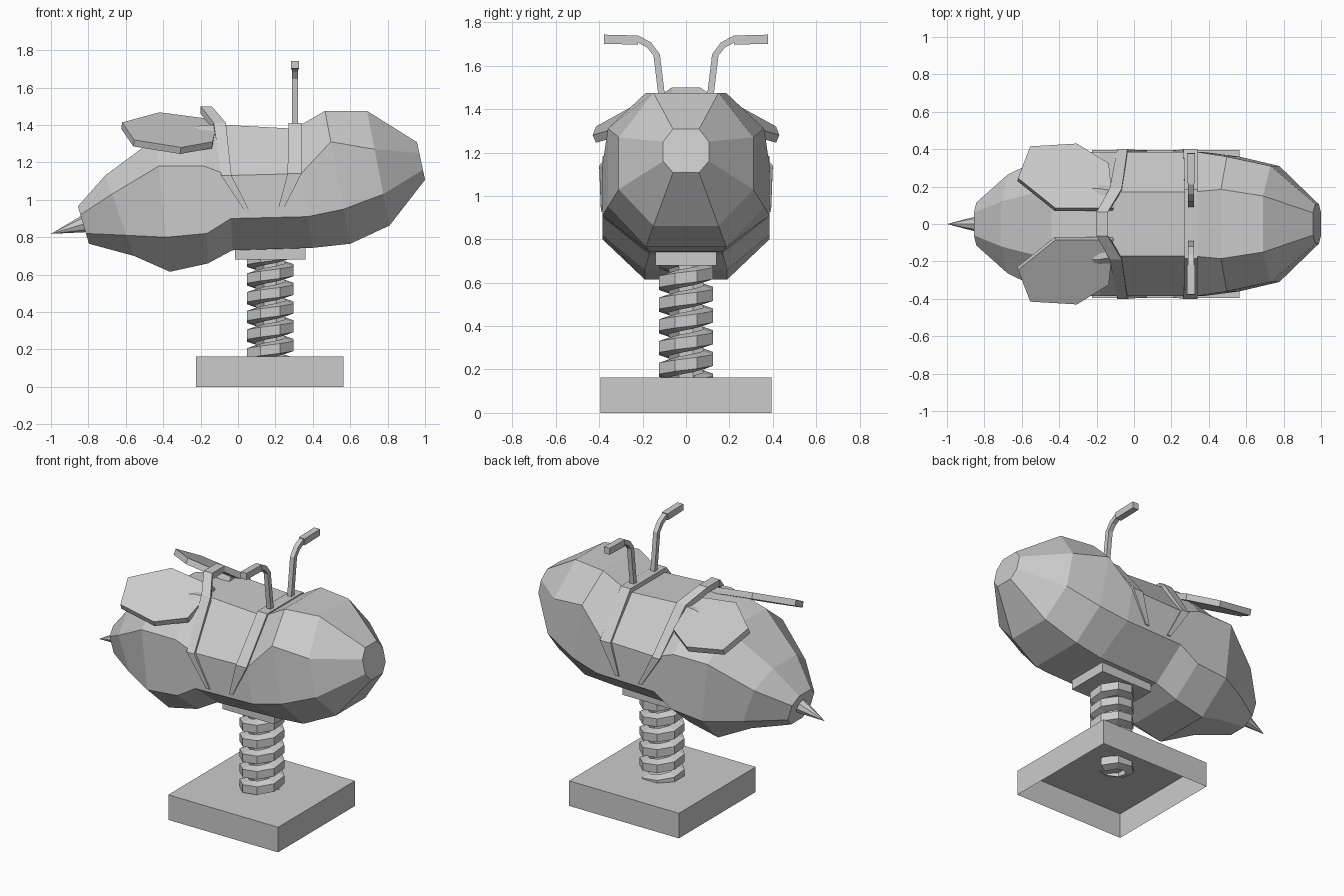
import bpy, bmesh, math
from mathutils import Vector

cube = bpy.data.objects.get("Cube")
if cube:
    bpy.data.objects.remove(cube)

grey = bpy.data.materials.new("plain_grey")
grey.use_nodes = True
colour = (0.6, 0.6, 0.6, 1)
grey.diffuse_color = colour
grey.node_tree.nodes["Principled BSDF"].inputs["Base Color"].default_value = colour


def finish(name, bm, recalc=True):
    if recalc:
        bmesh.ops.recalc_face_normals(bm, faces=bm.faces)
    mesh = bpy.data.meshes.new(name)
    bm.to_mesh(mesh)
    bm.free()
    mesh.materials.append(grey)
    ob = bpy.data.objects.new(name, mesh)
    bpy.context.collection.objects.link(ob)
    return ob


def loft(name, rings):
    """Skin a row of closed rings and cap both ends."""
    bm = bmesh.new()
    rows = [[bm.verts.new(p) for p in ring] for ring in rings]
    for a, b in zip(rows, rows[1:]):
        for i in range(len(a)):
            j = (i + 1) % len(a)
            bm.faces.new((a[i], a[j], b[j], b[i]))
    bm.faces.new(rows[0])
    bm.faces.new(rows[-1])
    return finish(name, bm)


def box(name, lo, hi, open_bottom=False):
    bm = bmesh.new()
    bmesh.ops.create_cube(bm, size=1)
    for v in bm.verts:
        v.co = [(l + h) / 2 + c * (h - l) for l, h, c in zip(lo, hi, v.co)]
    if open_bottom:
        under = [f for f in bm.faces if f.normal.z < -0.5]
        bmesh.ops.delete(bm, geom=under, context='FACES_ONLY')
    return finish(name, bm, not open_bottom)


def square_rings(path, half):
    """Square sections along a path in the y-z plane."""
    pts = [Vector(p) for p in path]
    side = Vector((1, 0, 0))
    rings = []
    for i, p in enumerate(pts):
        t = (pts[min(i + 1, len(pts) - 1)] - pts[max(i - 1, 0)]).normalized()
        n = t.cross(side)
        rings.append([p + side * half * a + n * half * b
                      for a, b in ((1, 1), (-1, 1), (-1, -1), (1, -1))])
    return rings


# Body: leaning octagon sections
# top x, bottom x, top, upper side, lower side, bottom, half width, flat half width
sections = [
    (-.856, -.797, .965, .92, .82, .765, .115, .06),
    (-.71, -.556, 1.13, 1.03, .81, .70, .265, .12),
    (-.44, -.364, 1.33, 1.18, .80, .615, .385, .19),
    (-.19, -.16, 1.40, 1.18, .82, .66, .385, .19),
    (-.06, -.03, 1.40, 1.13, .90, .73, .385, .17),
    (.30, .40, 1.38, 1.14, .91, .743, .385, .17),
    (.465, .60, 1.475, 1.31, .95, .765, .36, .185),
    (.69, .81, 1.475, 1.27, 1.03, .862, .31, .15),
    (.957, 1.0, 1.308, 1.25, 1.16, 1.107, .105, .06),
]


def octagon(xt, xb, top, up, low, bot, w, flat):
    half = [(flat, top), (w, up), (w, low), (flat, bot)]
    full = half + [(-y, z) for y, z in reversed(half)]
    return [(xb + (xt - xb) * (z - bot) / (top - bot), y, z) for y, z in full]


loft("body", [octagon(*s) for s in sections])

# Tail spike
bm = bmesh.new()
bmesh.ops.create_cone(bm, cap_ends=True, segments=8, radius1=.05, radius2=0, depth=.2)
axis = Vector((-1, 0, -.3)).normalized()
turn = axis.to_track_quat('Z', 'Y')
for v in bm.verts:
    v.co = Vector((-1, 0, .818)) + turn @ (v.co - Vector((0, 0, .1)))
finish("tail_spike", bm)


# Raised bands around the seat
def band(name, sections):
    full = [(a, b, -y, z) for a, b, y, z in reversed(sections)] + sections
    rings = []
    for a, b, y, z in full:
        iy, iz = y * .93, z - (.04 if z > 1.3 else 0)
        rings.append([(a, y, z), (b, y, z), (b, iy, iz), (a, iy, iz)])
    loft(name, rings)


band("rear_seat_band", [(-.20, -.14, .065, 1.50), (-.13, -.065, .19, 1.412),
                        (-.09, -.035, .40, 1.13), (.045, .07, .392, .925)])
band("front_seat_band", [(.27, .34, .185, 1.41), (.265, .34, .40, 1.14),
                         (.21, .235, .392, .935)])

# Wings, handlebars and grips on both sides
wing_plan = [(-.42, .085), (-.62, .245), (-.555, .415),
             (-.305, .43), (-.135, .325), (-.11, .085)]
for s, label in ((1, "left"), (-1, "right")):
    upper = [Vector((x, s * y, 1.465 - .13 * (x + .42) - .5 * (y - .09)))
             for x, y in wing_plan]
    lower = [p - Vector((.004, s * .015, .035)) for p in upper]
    loft(label + "_wing", [upper, lower])
    bar = [(.305, s * y, z) for y, z in
           ((.10, 1.36), (.135, 1.65), (.17, 1.695), (.215, 1.72), (.25, 1.722))]
    loft(label + "_handlebar", square_rings(bar, .015))
    grip = [(.305, s * .22, 1.718), (.305, s * .378, 1.722)]
    loft(label + "_grip", square_rings(grip, .021))

# Spring: tapered section wound upwards, eight steps a turn
profile = [(.085, -.042), (.135, -.026), (.135, .026), (.085, .042)]
pitch, steps = .1, 8
coils = []
for i in range(6 * steps):
    a = 2 * math.pi * (i + .5) / steps
    z = .13 + pitch * i / steps
    coils.append([(.172 + r * math.cos(a), r * math.sin(a), z + h) for r, h in profile])
loft("spring", coils)

# Mount and hollow ground block
box("spring_mount", (-.015, -.14, .68), (.36, .14, .76))
box("ground_block", (-.225, -.395, 0), (.565, .395, .163), open_bottom=True)
